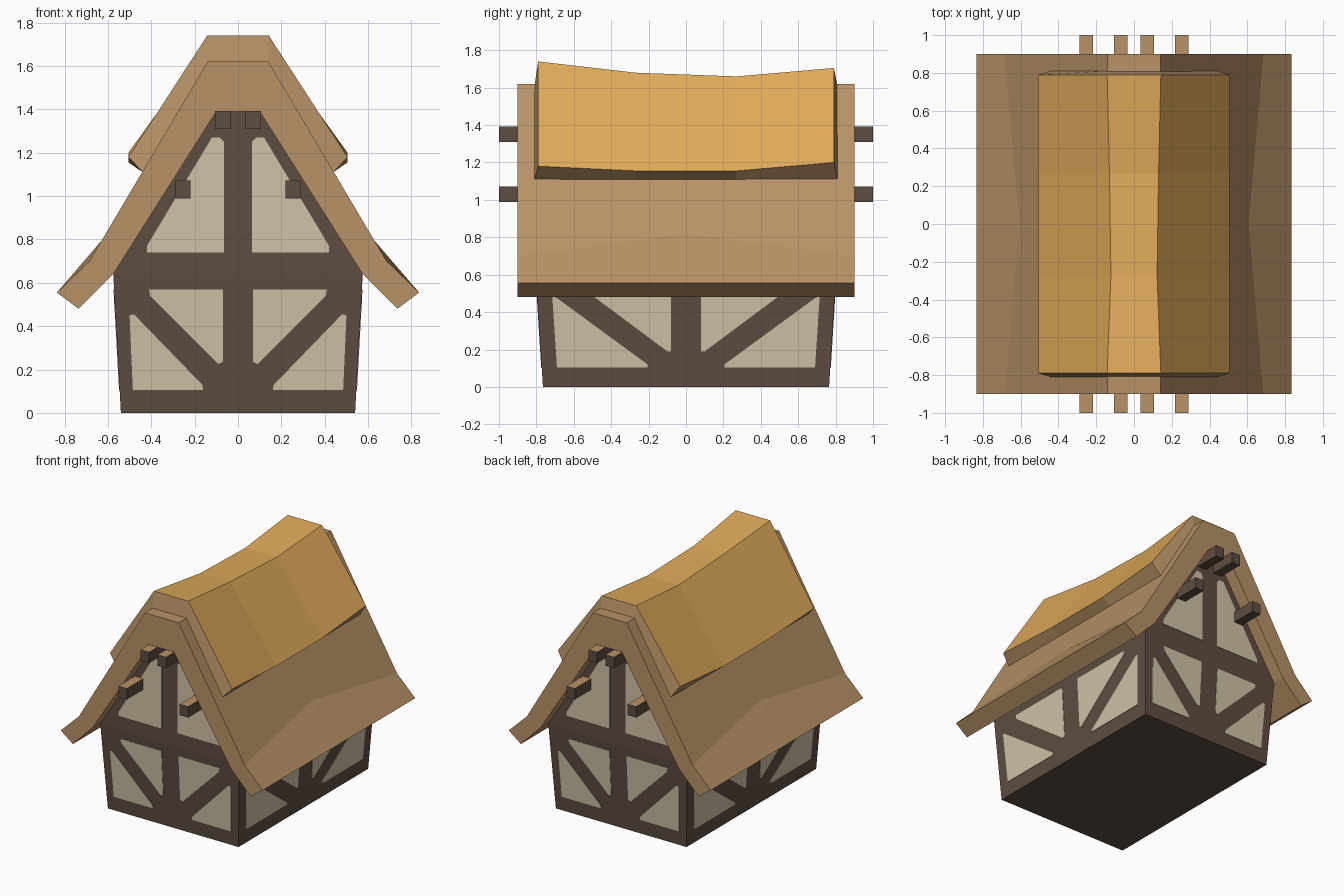
import bpy, bmesh

if "Cube" in bpy.data.objects:
    bpy.data.objects.remove(bpy.data.objects["Cube"])


def material(name, r, g, b):
    lin = [((c / 255 + 0.055) / 1.055) ** 2.4 for c in (r, g, b)]
    m = bpy.data.materials.new(name)
    m.diffuse_color = (*lin, 1)
    m.use_nodes = True
    m.node_tree.nodes["Principled BSDF"].inputs["Base Color"].default_value = m.diffuse_color
    return m


TIMBER = material("dark timber", 94, 77, 66)
PLASTER = material("cream plaster", 208, 194, 166)
TAN = material("tan thatch", 184, 146, 102)
GOLD = material("golden thatch", 224, 171, 90)


def finish(name, bm, mats):
    bmesh.ops.recalc_face_normals(bm, faces=bm.faces)
    me = bpy.data.meshes.new(name)
    bm.to_mesh(me)
    bm.free()
    for m in mats:
        me.materials.append(m)
    ob = bpy.data.objects.new(name, me)
    bpy.context.collection.objects.link(ob)
    return ob


def mirrored(half):
    """Right half profile (eave to ridge) -> full profile, left to right."""
    return [(-x, z) for x, z in half] + list(reversed(half))


def shell(name, stations, mats, top_index):
    """Thick roof: stations of (y_out, outer half, y_in, inner half)."""
    bm = bmesh.new()
    outs, ins = [], []
    for yo, o, yi, i in stations:
        outs.append([bm.verts.new((x, yo, z)) for x, z in mirrored(o)])
        ins.append([bm.verts.new((x, yi, z)) for x, z in mirrored(i)])
    n = len(outs[0])
    for a in range(len(stations) - 1):
        b = a + 1
        for k in range(n - 1):
            f = bm.faces.new((outs[a][k], outs[a][k + 1], outs[b][k + 1], outs[b][k]))
            f.material_index = top_index
            bm.faces.new((ins[a][k], ins[b][k], ins[b][k + 1], ins[a][k + 1]))
        for k in (0, n - 1):
            bm.faces.new((outs[a][k], outs[b][k], ins[b][k], ins[a][k]))
    for a in (0, -1):
        for k in range(n - 1):
            bm.faces.new((outs[a][k], outs[a][k + 1], ins[a][k + 1], ins[a][k]))
    return finish(name, bm, mats)


# House body: flared walls, then gable tapering to the ridge
bm = bmesh.new()
rings = []
for hx, hy, z in ((0.54, 0.765, 0), (0.575, 0.805, 0.64), (0.10, 0.805, 1.39)):
    rings.append([bm.verts.new((sx * hx, sy * hy, z))
                  for sx, sy in ((-1, -1), (1, -1), (1, 1), (-1, 1))])
for lo, hi in zip(rings, rings[1:]):
    for k in range(4):
        j = (k + 1) % 4
        bm.faces.new((lo[k], lo[j], hi[j], hi[k]))
bm.faces.new(rings[0])
bm.faces.new(rings[-1])
finish("timber_walls", bm, [TIMBER])


# Plaster panels: thin plates lying on the sloping walls
def front_wall(z):
    return 0.765 + 0.0625 * min(z, 0.64)


def side_wall(z):
    return 0.54 + 0.0547 * z


FRONT = [
    [(0.07, 0.57), (0.07, 0.235), (0.09, 0.225), (0.405, 0.54), (0.41, 0.57)],
    [(0.16, 0.105), (0.485, 0.105), (0.50, 0.45), (0.48, 0.455), (0.165, 0.13)],
    [(0.065, 0.74), (0.42, 0.74), (0.42, 0.77), (0.12, 1.27), (0.085, 1.27), (0.065, 1.25)],
]
SIDE = [
    [(0.08, 0.57), (0.08, 0.19), (0.10, 0.19), (0.57, 0.54), (0.57, 0.57)],
    [(0.205, 0.105), (0.69, 0.105), (0.715, 0.485), (0.69, 0.475), (0.205, 0.12)],
]


def panels(name, shapes, wall, swap):
    bm = bmesh.new()
    for shape in shapes:
        for face in (-1, 1):
            for side in (-1, 1):
                layers = []
                for off in (-0.002, 0.003):
                    pts = [(side * u, face * (wall(z) + off), z) for u, z in shape]
                    if swap:
                        pts = [(d, u, z) for u, d, z in pts]
                    layers.append([bm.verts.new(p) for p in pts])
                a, b = layers
                bm.faces.new(a)
                bm.faces.new(b)
                for k in range(len(a)):
                    j = (k + 1) % len(a)
                    bm.faces.new((a[k], a[j], b[j], b[k]))
    finish(name, bm, [PLASTER])


panels("gable_plaster_panels", FRONT, front_wall, False)
panels("side_plaster_panels", SIDE, side_wall, True)

# Main roof: straight slopes with a flared eave
inner = [(0.735, 0.48), (0.575, 0.64), (0.10, 1.39)]
end = [(0.835, 0.555), (0.685, 0.70), (0.14, 1.62)]
mid = [(0.835, 0.555), (0.607, 0.82), (0.14, 1.62)]
shell("main_roof", [(y, o, y, inner) for y, o in ((-0.9, end), (0, mid), (0.9, end))],
      [TAN], 0)

# Upper thatch layer with a sagging ridge
cap_in = [(0.44, 1.11), (0.14, 1.61)]
cap = []
for yo, yi, ridge, eave, w in ((-0.79, -0.81, 1.74, 1.18, 0.142),
                               (-0.27, -0.27, 1.68, 1.155, 0.122),
                               (0.27, 0.27, 1.66, 1.155, 0.13),
                               (0.79, 0.81, 1.705, 1.20, 0.142)):
    cap.append((yo, [(0.505, eave), (w, ridge)], yi, cap_in))
shell("upper_thatch", cap, [TAN, GOLD], 1)

# Roof beams poking out of both gables, tan on top
for name, x, z in (("ridge_beam", 0.07, 1.35), ("purlin_beam", 0.253, 1.03)):
    for s, label in ((-1, "left"), (1, "right")):
        bm = bmesh.new()
        bmesh.ops.create_cube(bm, size=1)
        for v in bm.verts:
            v.co = (s * x + v.co.x * 0.07, v.co.y * 2, z + v.co.z * 0.082)
        bm.normal_update()
        for f in bm.faces:
            f.material_index = 1 if f.normal.z > 0.9 else 0
        finish(f"{name}_{label}", bm, [TIMBER, TAN])
